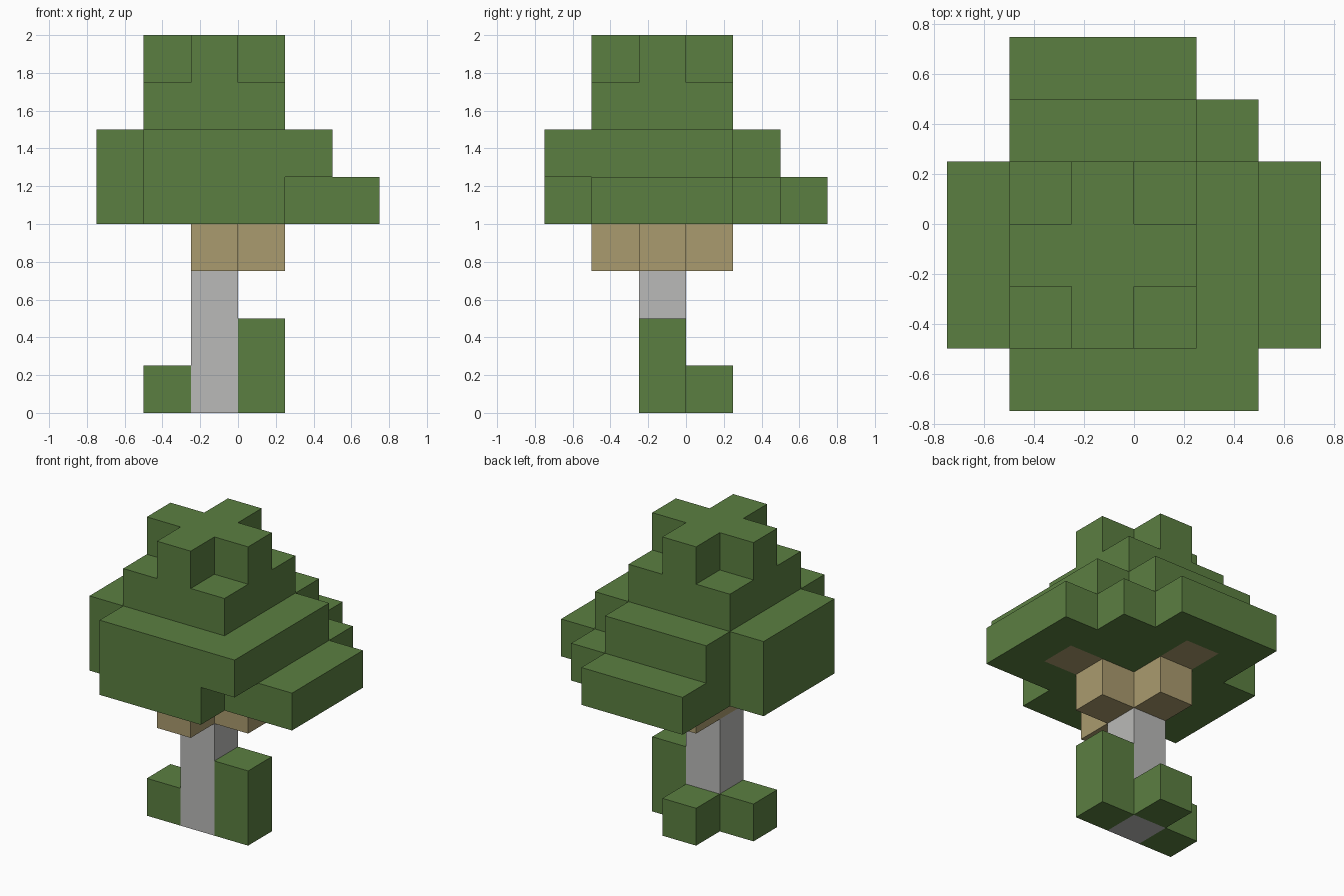
import bpy, bmesh
from itertools import product
from mathutils import Vector

if "Cube" in bpy.data.objects:
    bpy.data.objects.remove(bpy.data.objects["Cube"], do_unlink=True)

U = 0.25  # edge of one block


def material(name, rgb):
    m = bpy.data.materials.new(name)
    m.use_nodes = True
    m.diffuse_color = (*rgb, 1)
    bsdf = next(n for n in m.node_tree.nodes if n.type == 'BSDF_PRINCIPLED')
    bsdf.inputs["Base Color"].default_value = (*rgb, 1)
    return m


green = material("leaf green", (0.105, 0.212, 0.053))
tan = material("branch tan", (0.402, 0.328, 0.156))
grey = material("stem grey", (0.491, 0.491, 0.479))


def box(x0, x1, y0, y1, z0, z1):
    """Set of block cells in a box; upper bounds are exclusive."""
    return set(product(range(x0, x1), range(y0, y1), range(z0, z1)))


# Stem
stem = box(-1, 0, -1, 0, 0, 3)

# Plants around the foot of the stem
ground_leaves = (box(0, 1, -1, 0, 0, 2) | box(-2, -1, -1, 0, 0, 1)
                 | box(-1, 0, 0, 1, 0, 1))

# Branches, with two tips set into the underside of the crown
branches = (box(-1, 0, -2, 1, 3, 4) | box(0, 1, -1, 0, 3, 4)
            | box(1, 2, -1, 0, 4, 5) | box(-1, 0, 1, 2, 4, 5))

# Crown, tier by tier from the bottom
lower_tier = (box(-3, 3, -2, 1, 4, 5) | box(-2, 1, -3, 3, 4, 5)
              | box(1, 2, 1, 2, 4, 5))
middle_tier = (box(-3, 2, -2, 1, 5, 6) | box(-2, 2, -3, -2, 5, 6)
               | box(-2, 1, 1, 2, 5, 6))
upper_tier = box(-2, 1, -2, 1, 6, 7)
top_cross = box(-2, 1, -1, 0, 7, 8) | box(-1, 0, -2, 1, 7, 8)
crown = (lower_tier | middle_tier | upper_tier | top_cross) - branches

solid = stem | ground_leaves | branches | crown


def build(name, cells, mat):
    """Mesh the exposed sides of a group of blocks."""
    bm = bmesh.new()
    for cell in sorted(cells):
        centre = Vector(cell) + Vector((0.5, 0.5, 0.5))
        for axis, sign in product(range(3), (-1, 1)):
            n = Vector((0, 0, 0))
            n[axis] = sign
            if tuple(int(c + d) for c, d in zip(cell, n)) in solid:
                continue
            a = Vector((0, 0, 0))
            a[(axis + 1) % 3] = 0.5
            b = n.cross(a)
            mid = centre + n * 0.5
            corners = (mid - a - b, mid + a - b, mid + a + b, mid - a + b)
            bm.faces.new([bm.verts.new(p * U) for p in corners])
    bmesh.ops.remove_doubles(bm, verts=bm.verts, dist=0.001)
    mesh = bpy.data.meshes.new(name)
    bm.to_mesh(mesh)
    bm.free()
    mesh.materials.append(mat)
    obj = bpy.data.objects.new(name, mesh)
    bpy.context.collection.objects.link(obj)


build("stem", stem, grey)
build("ground_leaves", ground_leaves, green)
build("branches", branches, tan)
build("crown", crown, green)
